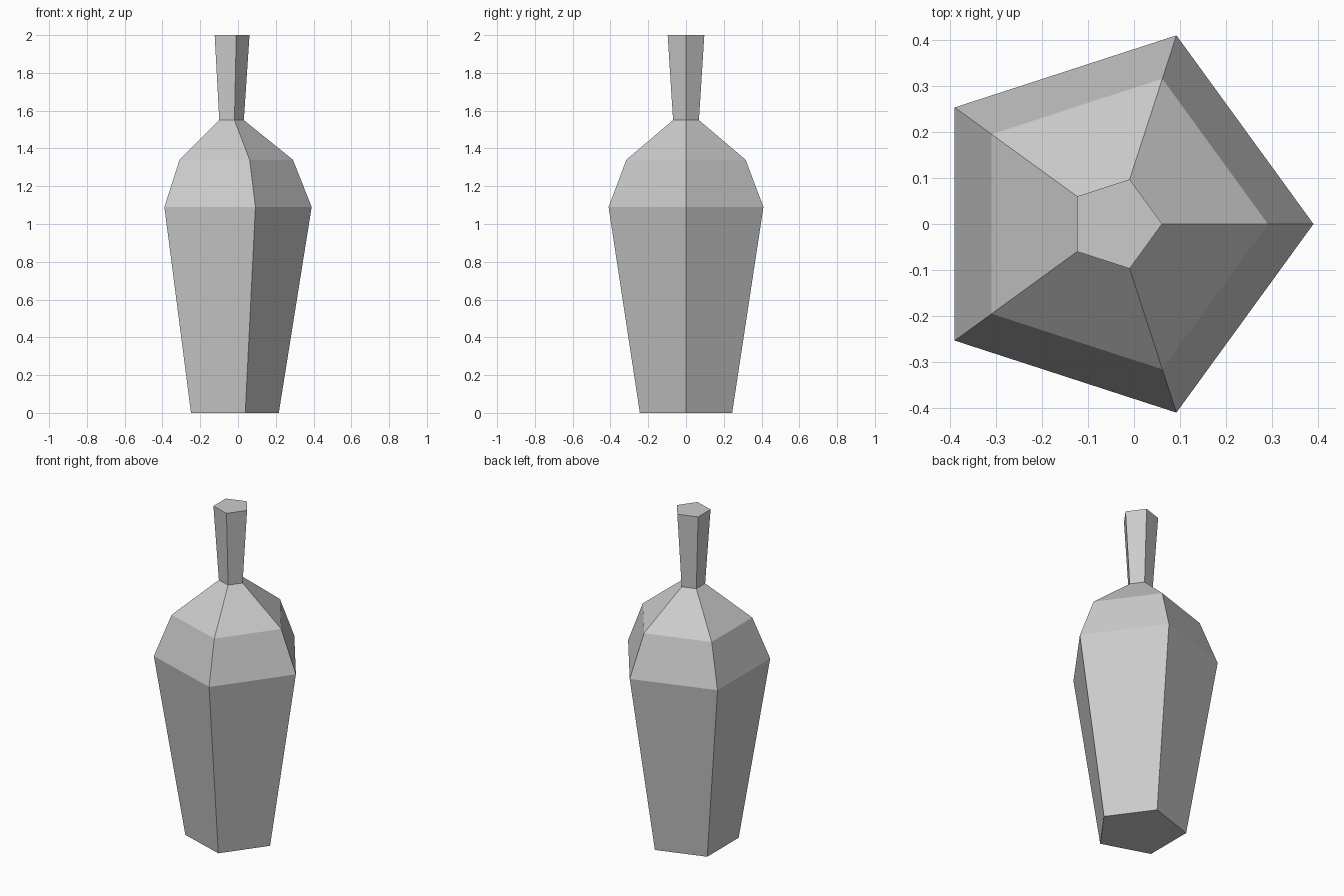
import bpy
import bmesh
from math import cos, sin, tau

SIDES = 5
AXIS_X = -0.041  # the pentagon's axis sits off the middle of its bounds

cube = bpy.data.objects.get("Cube")
if cube:
    bpy.data.objects.remove(cube, do_unlink=True)

grey = bpy.data.materials.new("light_grey")
grey.use_nodes = True
colour = (0.6, 0.6, 0.6, 1)
grey.diffuse_color = colour
grey.node_tree.nodes["Principled BSDF"].inputs["Base Color"].default_value = colour


def lathe(name, profile, cap_bottom=False, cap_top=False):
    """Stack five-sided rings of (radius, height) and skin them."""
    bm = bmesh.new()
    rings = []
    for radius, z in profile:
        angles = [tau * i / SIDES for i in range(SIDES)]
        rings.append([bm.verts.new((AXIS_X + radius * cos(a), radius * sin(a), z))
                      for a in angles])
    for low, high in zip(rings, rings[1:]):
        for i in range(SIDES):
            j = (i + 1) % SIDES
            bm.faces.new((low[i], low[j], high[j], high[i]))
    if cap_bottom:
        bm.faces.new(rings[0][::-1])
    if cap_top:
        bm.faces.new(rings[-1])
    mesh = bpy.data.meshes.new(name)
    bm.to_mesh(mesh)
    bm.free()
    mesh.materials.append(grey)
    obj = bpy.data.objects.new(name, mesh)
    bpy.context.collection.objects.link(obj)
    return obj


# Tapered body with faceted shoulders
lathe("bottle_body", [(0.257, 0), (0.431, 1.09), (0.332, 1.34), (0.072, 1.55)],
      cap_bottom=True)

# Flaring neck with a flat closed top
lathe("bottle_neck", [(0.072, 1.55), (0.102, 2)], cap_top=True)
